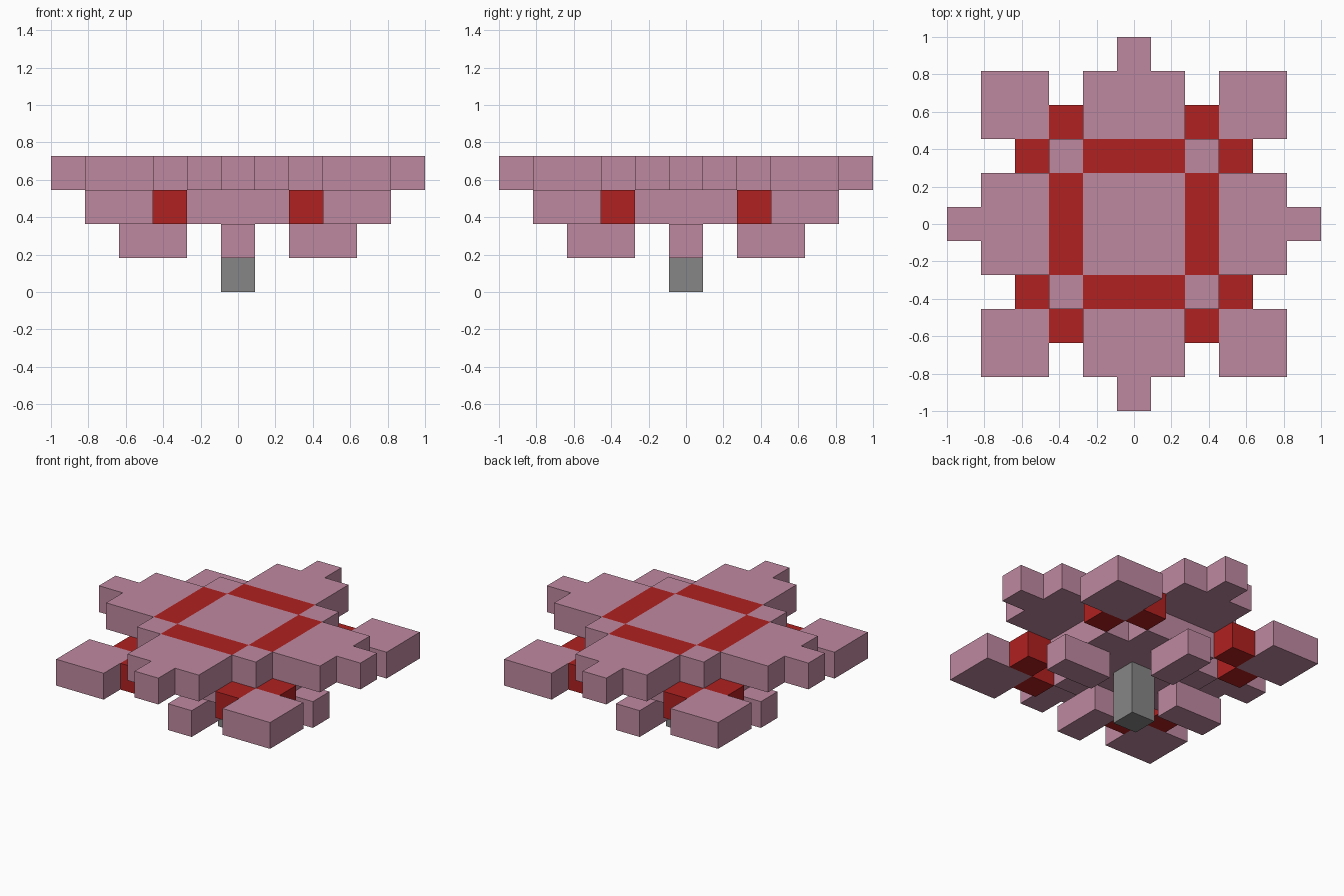
import bpy
import bmesh
from mathutils import Matrix, Vector

CELL = 2 / 11  # edge of one building cube

if "Cube" in bpy.data.objects:
    bpy.data.objects.remove(bpy.data.objects["Cube"], do_unlink=True)


def flat_material(name, rgb):
    mat = bpy.data.materials.new(name)
    mat.use_nodes = True
    color = (*rgb, 1)
    mat.diffuse_color = color
    bsdf = next(n for n in mat.node_tree.nodes if n.type == "BSDF_PRINCIPLED")
    bsdf.inputs["Base Color"].default_value = color
    return mat


pink = flat_material("dusty_pink", (0.52, 0.25, 0.35))
red = flat_material("deep_red", (0.44, 0.015, 0.015))
grey = flat_material("stone_grey", (0.24, 0.24, 0.24))


def block(name, mat, center, size, layer, turns=1, height=1):
    """Box given in cells, repeated by quarter turns about the centre."""
    bm = bmesh.new()
    for turn in range(turns):
        spot = Vector((center[0], center[1], layer + height / 2))
        matrix = (Matrix.Scale(CELL, 4)
                  @ Matrix.Rotation(turn * 1.5707963, 4, "Z")
                  @ Matrix.Translation(spot)
                  @ Matrix.Diagonal((size[0], size[1], height, 1)))
        bmesh.ops.create_cube(bm, size=1, matrix=matrix)
    mesh = bpy.data.meshes.new(name)
    bm.to_mesh(mesh)
    bm.free()
    mesh.materials.append(mat)
    obj = bpy.data.objects.new(name, mesh)
    bpy.context.collection.objects.link(obj)
    return obj


# Stem and the low blocks around it
block("stem", grey, (0, 0), (1, 1), 0, height=2)
block("low_blocks", pink, (2.5, 0), (2, 1), 1, turns=4)

# Middle layer: cross-shaped core and four corner clusters
block("core", pink, (0, 0), (3, 3), 2)
block("core_arms", pink, (2, 0), (1, 3), 2, turns=4)
block("corner_pads", pink, (3.5, 3.5), (2, 2), 2, turns=4)
block("corner_links_a", red, (2, 3), (1, 1), 2, turns=4)
block("corner_links_b", red, (3, 2), (1, 1), 2, turns=4)

# Top layer: centre, red ring with pink corners, arms and their tips
block("top_center", pink, (0, 0), (3, 3), 3)
block("ring_strips", red, (2, 0), (1, 3), 3, turns=4)
block("ring_corners", pink, (2, 2), (1, 1), 3, turns=4)
block("top_arms", pink, (3.5, 0), (2, 3), 3, turns=4)
block("arm_tips", pink, (5, 0), (1, 1), 3, turns=4)
